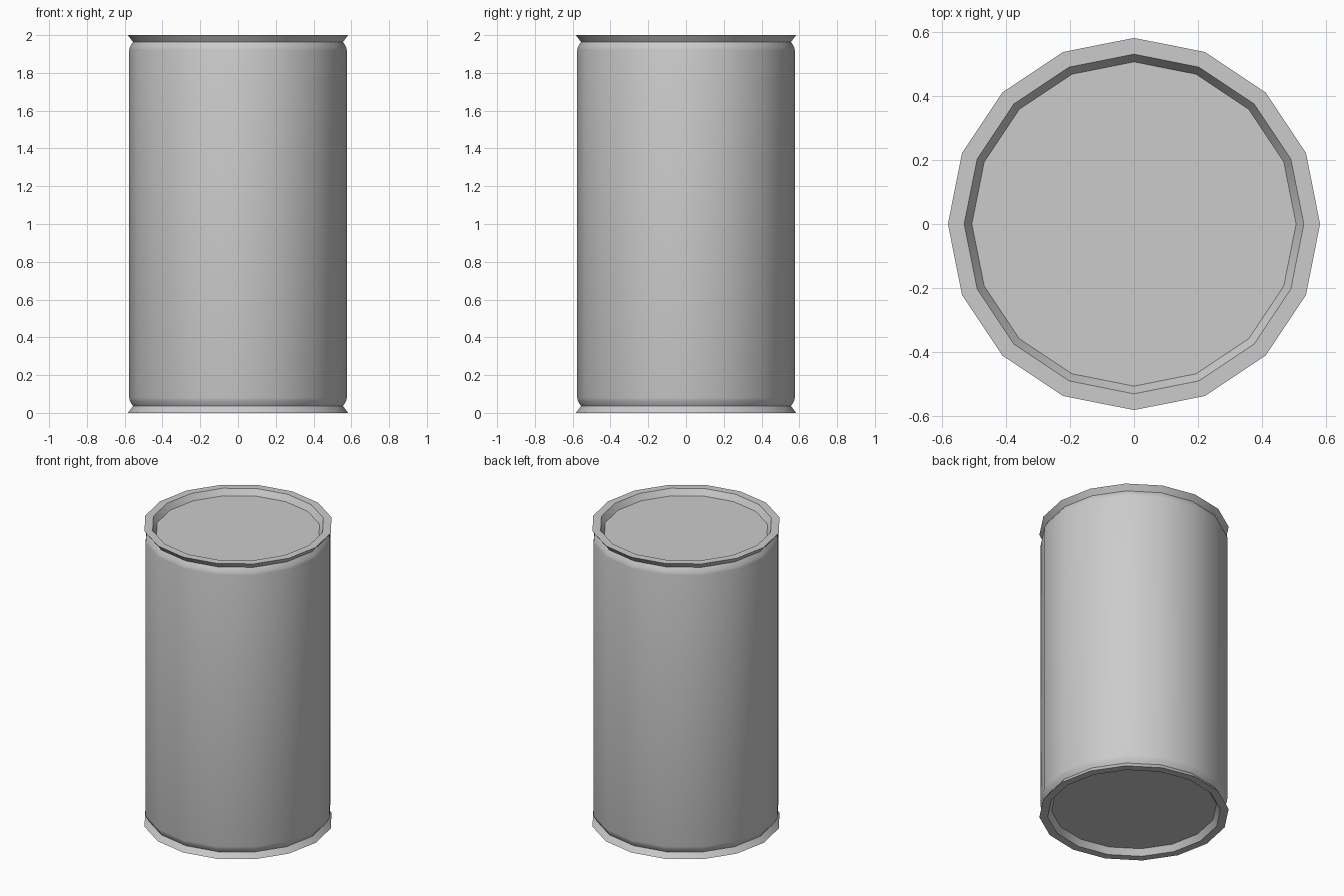
import bpy, bmesh, math

if "Cube" in bpy.data.objects:
    bpy.data.objects.remove(bpy.data.objects["Cube"])

SIDES = 16

# Lower half profile (radius, height): recessed base, flared rim, neck, shoulder
lower = [(0.508, 0.04), (0.532, 0.0), (0.583, 0.0), (0.556, 0.036),
         (0.572, 0.062), (0.576, 0.08)]
# Upper half mirrors the lower half
profile = lower + [(r, 2 - z) for r, z in reversed(lower)]

bm = bmesh.new()
rings = []
for r, z in profile:
    rings.append([bm.verts.new((r * math.cos(2 * math.pi * i / SIDES),
                                r * math.sin(2 * math.pi * i / SIDES), z))
                  for i in range(SIDES)])

# Can wall and rims
for a, b in zip(rings, rings[1:]):
    for i in range(SIDES):
        j = (i + 1) % SIDES
        bm.faces.new((a[i], a[j], b[j], b[i]))

# Recessed base and lid
bm.faces.new(list(reversed(rings[0])))
bm.faces.new(rings[-1])
bmesh.ops.recalc_face_normals(bm, faces=bm.faces)

mesh = bpy.data.meshes.new("can")
bm.to_mesh(mesh)
bm.free()
can = bpy.data.objects.new("can", mesh)
bpy.context.collection.objects.link(can)

# Smooth wall, crisp rim edges
bpy.context.view_layer.objects.active = can
can.select_set(True)
bpy.ops.object.shade_smooth_by_angle(angle=math.radians(30))
